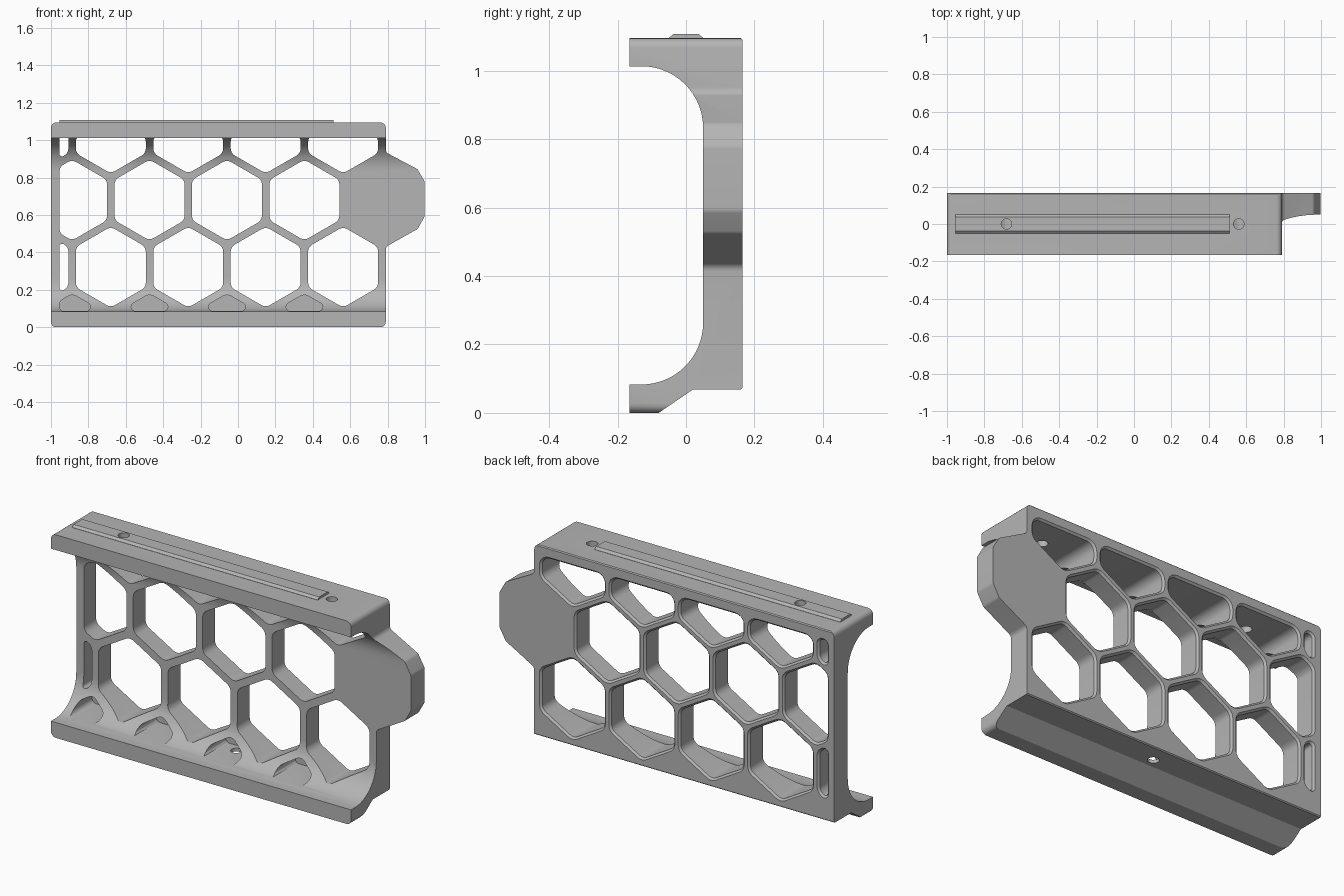
import bpy, bmesh, math
from mathutils import Vector

if "Cube" in bpy.data.objects:
    bpy.data.objects.remove(bpy.data.objects["Cube"])

grey = bpy.data.materials.new("mid grey")
grey.diffuse_color = (0.46, 0.46, 0.46, 1)
grey.use_nodes = True
grey.node_tree.nodes["Principled BSDF"].inputs["Base Color"].default_value = grey.diffuse_color


def fillet(pts, r, n=5):
    """Round every corner of a 2D polygon."""
    out = []
    for i, p in enumerate(pts):
        p = Vector(p)
        a, b = Vector(pts[i - 1]) - p, Vector(pts[(i + 1) % len(pts)]) - p
        half = a.angle(b) / 2
        t = min(r / math.tan(half), 0.46 * a.length, 0.46 * b.length)
        rad = t * math.tan(half)
        a.normalize()
        b.normalize()
        c = p + (a + b).normalized() * rad / math.sin(half)
        s, e = p + a * t - c, p + b * t - c
        turn = math.atan2(s.x * e.y - s.y * e.x, s.dot(e))
        for k in range(n + 1):
            w = turn * k / n
            out.append(c + Vector((s.x * math.cos(w) - s.y * math.sin(w),
                                   s.x * math.sin(w) + s.y * math.cos(w))))
    return out


def clip(pts, axis, limit, sign):
    """Keep the side of the polygon where sign * (coord - limit) >= 0."""
    out = []
    for i, q in enumerate(pts):
        p = pts[i - 1]
        dp, dq = sign * (p[axis] - limit), sign * (q[axis] - limit)
        if dp * dq < 0:
            out.append(p.lerp(q, dp / (dp - dq)))
        if dq >= 0:
            out.append(q)
    return out


def grow(pts, d):
    """Offset a counter-clockwise polygon outwards."""
    out = []
    for i, p in enumerate(pts):
        t = (pts[(i + 1) % len(pts)] - pts[i - 1]).normalized()
        out.append(p + Vector((t.y, -t.x)) * d)
    return out


def loft(bm, rings):
    """Skin a list of 3D rings and cap both ends."""
    vs = [[bm.verts.new(p) for p in ring] for ring in rings]
    n = len(vs[0])
    faces = [bm.faces.new(vs[0]), bm.faces.new(vs[-1][::-1])]
    for a, b in zip(vs, vs[1:]):
        for i in range(n):
            j = (i + 1) % n
            faces.append(bm.faces.new((a[i], b[i], b[j], a[j])))
    bmesh.ops.recalc_face_normals(bm, faces=faces)


def prism_y(bm, pts, sections):
    loft(bm, [[(p.x, y, p.y) for p in (grow(pts, d) if d else pts)] for y, d in sections])


def make(name, bm):
    me = bpy.data.meshes.new(name)
    bm.to_mesh(me)
    bm.free()
    ob = bpy.data.objects.new(name, me)
    bpy.context.collection.objects.link(ob)
    me.materials.append(grey)
    return ob


def boolean(ob, cutter, op):
    m = ob.modifiers.new(op.lower(), 'BOOLEAN')
    m.object, m.operation, m.solver = cutter, op, 'EXACT'
    bpy.context.view_layer.objects.active = ob
    bpy.ops.object.modifier_apply(modifier=m.name)
    bpy.data.objects.remove(cutter)


def arc(cy, cz, r, a0, a1, n=16):
    return [(cy + r * math.cos(math.radians(a0 + (a1 - a0) * k / n)),
             cz + r * math.sin(math.radians(a0 + (a1 - a0) * k / n))) for k in range(n + 1)]


# C-shaped side profile swept along the whole width
profile = [(-0.165, 0), (-0.08, 0), (0.02, 0.068), (0.16, 0.068), (0.165, 0.073),
           (0.165, 1.09), (0.16, 1.095), (-0.165, 1.095), (-0.165, 1.013)]
profile += arc(-0.13, 0.833, 0.18, 90, 0) + arc(-0.13, 0.263, 0.18, 0, -90) + [(-0.165, 0.083)]
bm = bmesh.new()
loft(bm, [[(x, y, z) for y, z in profile] for x in (-1.1, 1.1)])
frame = make("honeycomb_frame", bm)

# Front outline with the side tab
body = fillet([(-1, 0), (0.79, 0), (0.79, 0.43), (0.96, 0.525), (0.997, 0.59),
               (0.997, 0.78), (0.96, 0.845), (0.79, 0.935), (0.79, 1.095), (-1, 1.095)], 0.028)
bm = bmesh.new()
prism_y(bm, body, [(-0.4, 0), (0.4, 0)])
boolean(frame, make("outline", bm), 'INTERSECT')

# Low rail on the top face
bm = bmesh.new()
loft(bm, [[(x, y, z) for y, z in ((-0.05, 1.08), (0.05, 1.08), (0.05, 1.096),
                                  (0.037, 1.107), (-0.037, 1.107), (-0.05, 1.096))]
          for x in (-0.955, 0.51)])
boolean(frame, make("top_rail", bm), 'UNION')

# Honeycomb openings with a small bevel at the back
PITCH, ROW, RADIUS = 0.414, 0.3585, 0.216
cut = bmesh.new()
for row in range(4):
    z = -0.037 + ROW * row
    first = -0.887 if row % 2 == 0 else -1.094
    for col in range(4 if row % 2 == 0 else 5):
        x = first + PITCH * col
        cell = [Vector((x + RADIUS * math.cos(math.radians(30 + 60 * k)),
                        z + RADIUS * math.sin(math.radians(30 + 60 * k)))) for k in range(6)]
        cell = clip(clip(clip(cell, 0, -0.955, 1), 1, 0.086, 1), 1, 1.035, -1)
        cell = fillet(cell, 0.045)
        if row == 0:      # blind pockets in the lower curve
            sections = [(-0.3, 0), (0.12, 0)]
        else:             # top row stops behind the front lip
            sections = [(-0.13 if row == 3 else -0.3, 0), (0.155, 0), (0.17, 0.015)]
        prism_y(cut, cell, sections)
boolean(frame, make("cell_cutter", cut), 'DIFFERENCE')

# Screw holes: two through the top, one through the base
cut = bmesh.new()
for x, y, z0, z1 in ((-0.682, 0, 0.98, 1.2), (0.56, 0, 0.98, 1.2), (-0.059, 0.07, -0.1, 0.11)):
    loft(cut, [[(x + 0.028 * math.cos(k * math.pi / 12), y + 0.028 * math.sin(k * math.pi / 12), z)
                for k in range(24)] for z in (z0, z1)])
boolean(frame, make("screw_cutter", cut), 'DIFFERENCE')

# Smooth the curves, keep edges sharp
bpy.ops.object.select_all(action='DESELECT')
frame.select_set(True)
bpy.context.view_layer.objects.active = frame
bpy.ops.object.shade_smooth_by_angle(angle=math.radians(25))
